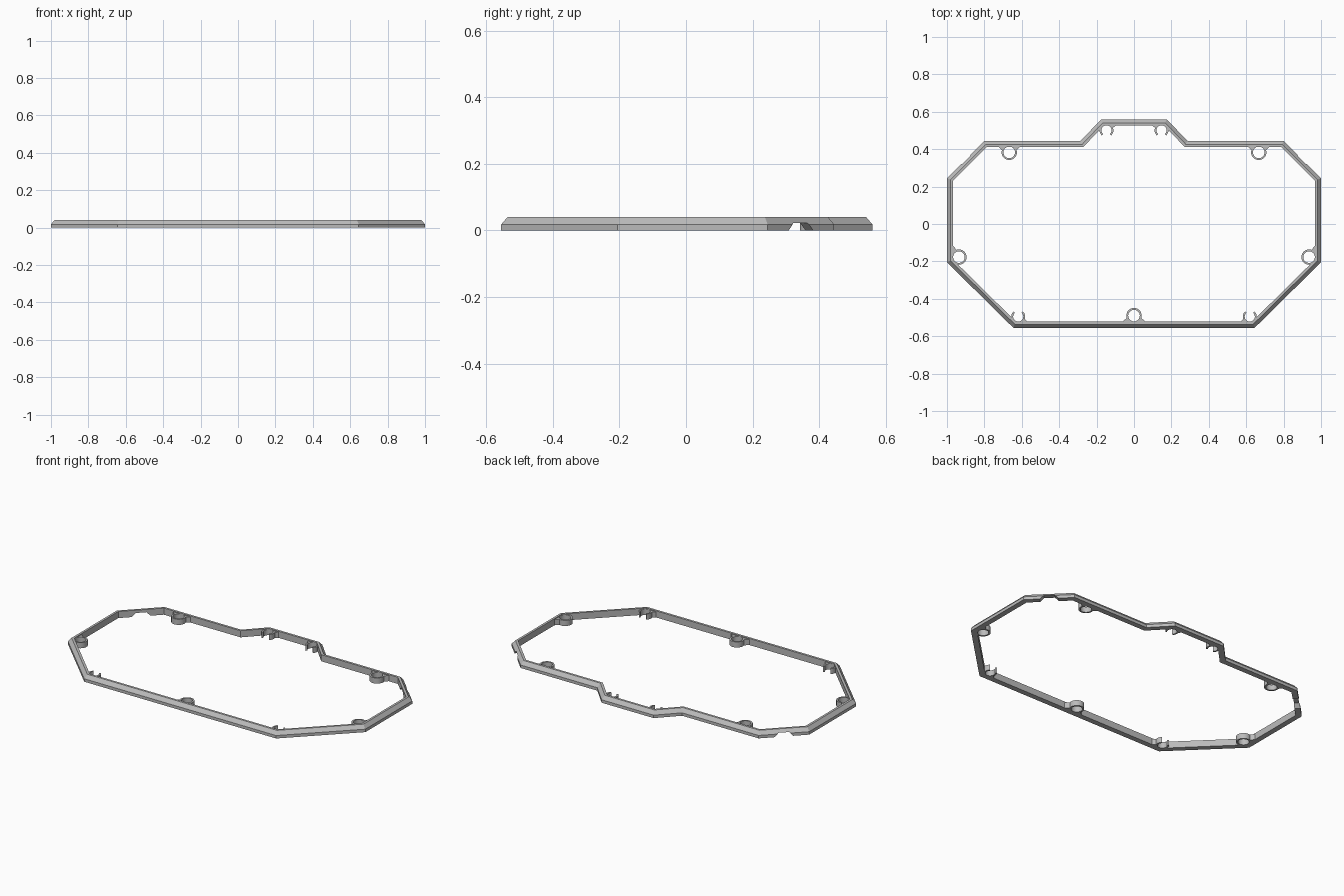
import bpy, bmesh
from math import pi, cos, sin, radians
from mathutils import Vector

cube = bpy.data.objects.get("Cube")
if cube:
    bpy.data.objects.remove(cube, do_unlink=True)

grey = bpy.data.materials.new("plain grey")
grey.use_nodes = True
grey.diffuse_color = (0.5, 0.5, 0.5, 1)
grey.node_tree.nodes["Principled BSDF"].inputs["Base Color"].default_value = (0.5, 0.5, 0.5, 1)

WALL = 0.033      # frame width
HEIGHT = 0.04     # frame height
BOSS_TOP = 0.034  # boss and clip height


def finish(name, bm, smooth=False):
    bmesh.ops.recalc_face_normals(bm, faces=bm.faces)
    mesh = bpy.data.meshes.new(name)
    bm.to_mesh(mesh)
    bm.free()
    mesh.materials.append(grey)
    obj = bpy.data.objects.new(name, mesh)
    bpy.context.collection.objects.link(obj)
    bpy.ops.object.select_all(action='DESELECT')
    obj.select_set(True)
    bpy.context.view_layer.objects.active = obj
    if smooth:
        bpy.ops.object.shade_smooth_by_angle(angle=radians(35))
    return obj


def sweep(bm, sections, closed):
    """Skin a row of equal cross-sections, capping the ends if open."""
    rows = [[bm.verts.new(p) for p in s] for s in sections]
    n = len(rows[0])
    pairs = list(zip(rows, rows[1:])) + ([(rows[-1], rows[0])] if closed else [])
    for a, b in pairs:
        for i in range(n):
            j = (i + 1) % n
            bm.faces.new((a[i], a[j], b[j], b[i]))
    if not closed:
        bm.faces.new(rows[0])
        bm.faces.new(rows[-1])


def inset_point(points, i, d):
    """Mitred inward offset of a clockwise outline corner."""
    p = Vector(points[i])
    e1 = (p - Vector(points[i - 1])).normalized()
    e2 = (Vector(points[(i + 1) % len(points)]) - p).normalized()
    n1, n2 = Vector((e1.y, -e1.x)), Vector((e2.y, -e2.x))
    return p + (n1 + n2) * d / (1 + n1.dot(n2))


# Frame: chamfered section swept around the mirrored outline
half = [(0.175, 0.56), (0.285, 0.445), (0.8, 0.445), (1, 0.245), (1, -0.205), (0.645, -0.555)]
outline = half + [(-x, y) for x, y in reversed(half)]
section = [(0, 0), (0, 0.018), (0.019, HEIGHT), (WALL, HEIGHT), (WALL, 0)]
bm = bmesh.new()
sweep(bm, [[(*inset_point(outline, i, d), z) for d, z in section]
           for i in range(len(outline))], True)
frame = finish("frame", bm)

# Tapered notches under the rear diagonal walls
for side in (-1, 1):
    bm = bmesh.new()
    along = Vector((-side, 1, 0)).normalized()
    across = Vector((side, 1, 0)).normalized()
    centre = Vector((side * 0.9, 0.345, 0))
    profile = [(-0.062, -0.01), (0.062, -0.01), (0.03, 0.023), (-0.03, 0.023)]
    sweep(bm, [[centre + across * d + along * a + Vector((0, 0, z)) for a, z in profile]
               for d in (-0.06, 0.03)], False)
    cutter = finish("notch_cutter", bm)
    cutter.hide_render = True
    bpy.context.view_layer.objects.active = frame
    cut = frame.modifiers.new("notch", 'BOOLEAN')
    cut.operation = 'DIFFERENCE'
    cut.solver = 'EXACT'
    cut.object = cutter
    bpy.ops.object.modifier_apply(modifier=cut.name)
    bpy.data.objects.remove(cutter, do_unlink=True)


def holder(name, x, y, wall_angle, r_out, r_in, gap=0, feet=(-1, 1)):
    """Round holder against a wall; a gap opens it away from the wall."""
    bm = bmesh.new()
    steps = 32
    start = wall_angle + pi + gap / 2
    count = steps + 1 if gap else steps
    rows = []
    for k in range(count):
        a = start + (2 * pi - gap) * k / steps
        rows.append([(x + r * cos(a), y + r * sin(a), z)
                     for r, z in ((r_in, 0), (r_out, 0), (r_out, BOSS_TOP), (r_in, BOSS_TOP))])
    sweep(bm, rows, not gap)
    # Sloped feet blending the holder into the wall
    toward = Vector((cos(wall_angle), sin(wall_angle)))
    aside = Vector((-toward.y, toward.x))
    shape = [(r_in + 0.005, 0.01), (r_out * 1.5, 0.032), (r_in * 0.8, 0.032)]
    for s in feet:
        pts = [Vector((x, y)) + aside * s * u + toward * v for u, v in shape]
        sweep(bm, [[(p.x, p.y, z) for p in pts] for z in (0, BOSS_TOP)], False)
    finish(name, bm, True)


# Screw bosses and open clips
holder("front_boss", 0, -0.49, -pi / 2, 0.041, 0.031)
for side, label in ((1, "left"), (-1, "right")):
    outward = 0 if side > 0 else pi
    holder(label + "_side_boss", side * 0.936, -0.177, outward, 0.041, 0.031, feet=(side,))
    holder(label + "_rear_boss", side * 0.667, 0.383, pi / 2, 0.041, 0.031)
    holder(label + "_rear_clip", side * 0.147, 0.501, pi / 2, 0.037, 0.027, radians(85), (side,))
    holder(label + "_front_clip", side * 0.619, -0.495, -pi / 2, 0.037, 0.027, radians(85), (-side,))
